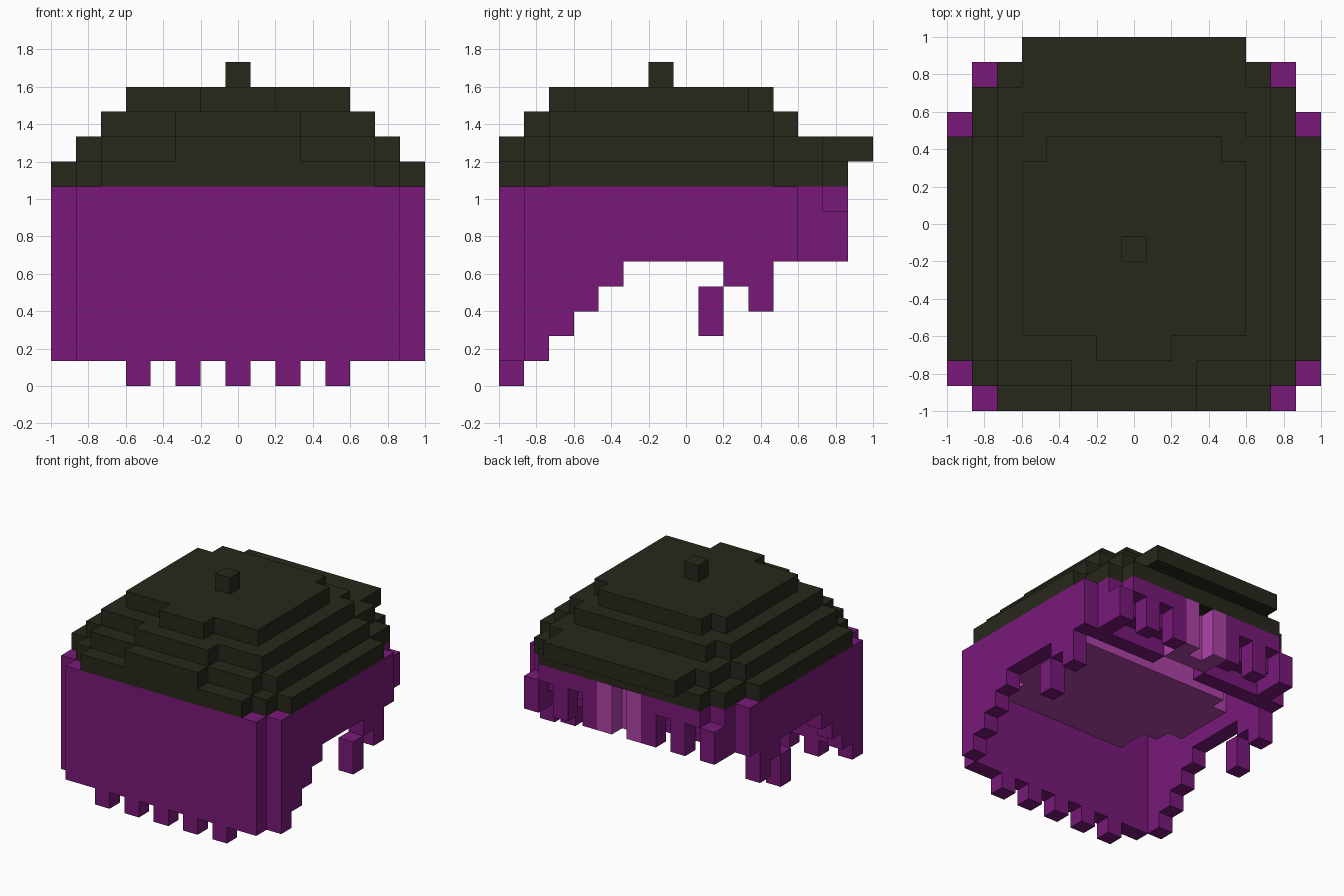
import bpy, bmesh, math
from mathutils import Vector

if "Cube" in bpy.data.objects:
    bpy.data.objects.remove(bpy.data.objects["Cube"])

U = 2 / 15  # block size


def material(name, color):
    m = bpy.data.materials.new(name)
    m.diffuse_color = (*color, 1)
    m.use_nodes = True
    m.node_tree.nodes["Principled BSDF"].inputs["Base Color"].default_value = m.diffuse_color
    return m


purple = material("purple", (0.19, 0.0095, 0.19))
pink = material("light purple", (0.43, 0.055, 0.39))
olive = material("dark olive", (0.0205, 0.0205, 0.0115))


def cells(*boxes):
    """Inclusive block ranges (x0, x1, y0, y1, z0, z1), mirrored across x."""
    out = set()
    for x0, x1, y0, y1, z0, z1 in boxes:
        for x in range(x0, x1 + 1):
            for y in range(y0, y1 + 1):
                for z in range(z0, z1 + 1):
                    out |= {(x, y, z), (14 - x, y, z)}
    return out


# Cap: stepped crown, button and brim
cap = {
    "cap_band": cells((0, 0, 2, 10, 8, 8), (1, 1, 1, 12, 8, 8),
                      (2, 7, 0, 13, 8, 8)),
    "cap_lower_crown": cells((1, 1, 2, 10, 9, 9), (2, 7, 1, 12, 9, 9),
                             (5, 7, 0, 0, 9, 9)),
    "cap_brim": cells((3, 7, 13, 14, 9, 9)),
    "cap_middle_crown": cells((2, 7, 2, 10, 10, 10), (3, 7, 11, 11, 10, 10),
                              (5, 7, 1, 1, 10, 10)),
    "cap_top_crown": cells((3, 7, 3, 9, 11, 11), (4, 7, 10, 10, 11, 11),
                           (6, 7, 2, 2, 11, 11)),
    "cap_button": cells((7, 7, 6, 6, 12, 12)),
}

# Hair: long front sheet with five tips
sheet = cells((1, 7, 0, 0, 1, 7)) | cells(*[(i, i, 0, 0, 0, 0) for i in (3, 5, 7)])

# Side hair: stepped lower edge, side lock and loose tip
side_start = {1: 1, 2: 2, 3: 3, 4: 4, 9: 4, 10: 3}
sides = cells(*[(0, 0, j, j, side_start.get(j, 5), 7) for j in range(1, 12)])
side_tips = cells((0, 0, 8, 8, 2, 3))

# Fringe: hanging strands around a central gap, with a backing row
fringe = cells((1, 1, 12, 12, 5, 7), (2, 5, 12, 12, 6, 7), (1, 5, 11, 11, 5, 7),
               (1, 1, 13, 13, 5, 6), (2, 5, 13, 13, 7, 7),
               (3, 3, 13, 13, 5, 6), (5, 5, 13, 13, 5, 6))

# Lighter centre tuft and rounded inner scalp
tuft = cells((6, 6, 13, 13, 5, 7), (7, 7, 12, 12, 5, 7), (6, 6, 12, 12, 5, 7))
scalp = cells((3, 7, 1, 8, 6, 7), (2, 2, 3, 8, 6, 7), (1, 1, 4, 7, 6, 7))

parts = [(n, c, olive) for n, c in cap.items()]
parts += [("hair_sheet", sheet, purple), ("hair_sides", sides, purple),
          ("hair_side_tips", side_tips, purple), ("hair_fringe", fringe, purple),
          ("fringe_tuft", tuft, pink), ("inner_scalp", scalp, pink)]
filled = set().union(*[c for _, c, _ in parts])


def build(name, blocks, mat):
    """Outer skin of a group of blocks, without faces hidden by neighbours."""
    bm = bmesh.new()
    for c in sorted(blocks):
        for axis in range(3):
            for s in (-1, 1):
                n = list(c)
                n[axis] += s
                if tuple(n) in filled:
                    continue
                a, b = (axis + 1) % 3, (axis + 2) % 3
                corners = []
                for da, db in ((0, 0), (1, 0), (1, 1), (0, 1)):
                    p = Vector(c)
                    p[axis] += (s + 1) / 2
                    p[a] += da
                    p[b] += db
                    corners.append(bm.verts.new((p.x * U - 1, p.y * U - 1, p.z * U)))
                bm.faces.new(corners if s > 0 else corners[::-1])
    bmesh.ops.remove_doubles(bm, verts=bm.verts[:], dist=1e-4)
    bmesh.ops.dissolve_limit(bm, angle_limit=math.radians(1),
                             verts=bm.verts[:], edges=bm.edges[:])
    me = bpy.data.meshes.new(name)
    bm.to_mesh(me)
    bm.free()
    me.materials.append(mat)
    bpy.context.collection.objects.link(bpy.data.objects.new(name, me))


for part in parts:
    build(*part)
